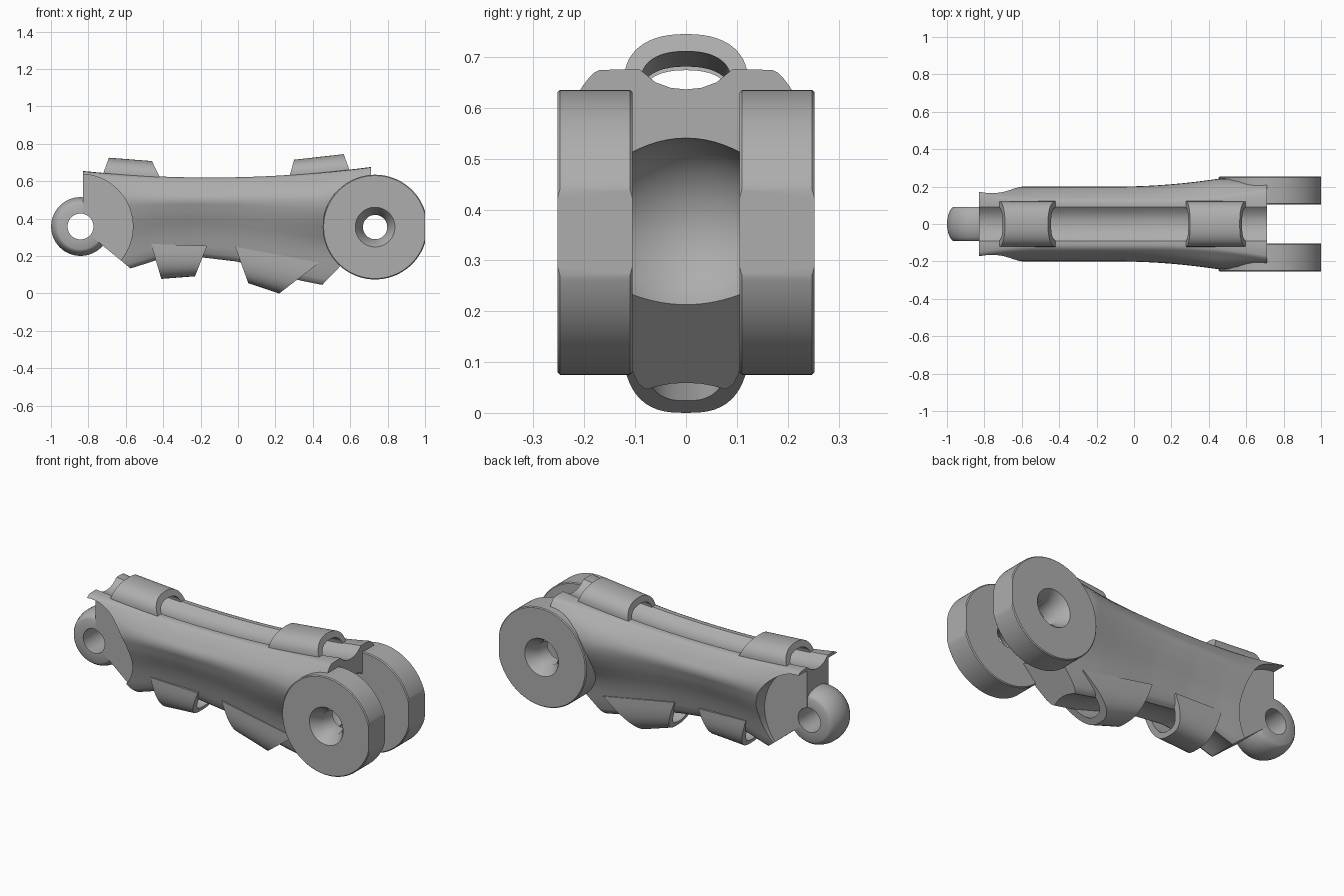
import bpy, bmesh, math
from mathutils import Vector

if "Cube" in bpy.data.objects:
    bpy.data.objects.remove(bpy.data.objects["Cube"], do_unlink=True)

grey = bpy.data.materials.new("plain grey")
grey.use_nodes = True
grey.diffuse_color = (0.42, 0.42, 0.42, 1)
grey.node_tree.nodes["Principled BSDF"].inputs["Base Color"].default_value = (0.42, 0.42, 0.42, 1)

PIN_L, PIN_R = (-0.842, 0.358), (0.733, 0.355)   # pivot centres in x, z
CLEVIS_R, GAP = 0.28, 0.105


def finish(name, bm):
    bmesh.ops.remove_doubles(bm, verts=bm.verts, dist=1e-5)
    bmesh.ops.recalc_face_normals(bm, faces=bm.faces)
    mesh = bpy.data.meshes.new(name)
    bm.to_mesh(mesh)
    bm.free()
    mesh.materials.append(grey)
    ob = bpy.data.objects.new(name, mesh)
    bpy.context.collection.objects.link(ob)
    return ob


def loft(name, rings):
    """Skin closed rings of points and cap both ends."""
    bm = bmesh.new()
    vs = [[bm.verts.new(p) for p in ring] for ring in rings]
    n = len(vs[0])
    for a, b in zip(vs, vs[1:]):
        for i in range(n):
            j = (i + 1) % n
            bm.faces.new((a[i], a[j], b[j], b[i]))
    bm.faces.new(vs[0])
    bm.faces.new(vs[-1])
    return finish(name, bm)


def revolve(name, profile, centre, steps=96):
    """Spin a (radius, y) outline about the y axis through centre."""
    bm = bmesh.new()
    vs = [bm.verts.new((r, y, 0)) for r, y in profile]
    es = [bm.edges.new((vs[i], vs[(i + 1) % len(vs)])) for i in range(len(vs))]
    bmesh.ops.spin(bm, geom=vs + es, axis=(0, 1, 0), cent=(0, 0, 0),
                   angle=2 * math.pi, steps=steps)
    bmesh.ops.translate(bm, verts=bm.verts, vec=(centre[0], 0, centre[1]))
    bmesh.ops.dissolve_degenerate(bm, edges=bm.edges, dist=1e-5)
    return finish(name, bm)


def prism(name, outline):
    return loft(name, [[(x, y, z) for x, z in outline] for y in (-0.5, 0.5)])


def cut(ob, cutter):
    cutter.hide_render = True
    mod = ob.modifiers.new("cut", "BOOLEAN")
    mod.operation, mod.solver, mod.object = "DIFFERENCE", "EXACT", cutter
    bpy.context.view_layer.objects.active = ob
    bpy.ops.object.modifier_apply(modifier=mod.name)
    bpy.data.objects.remove(cutter, do_unlink=True)


# Body: fluted section lofted along x
BOTTOM = [(-0.84, 0.09), (-0.57, 0.135), (-0.43, 0.18), (-0.25, 0.2), (0, 0.17),
          (0.33, 0.07), (0.45, 0.046), (0.75, 0.03)]


def bottom(x):
    for (x0, z0), (x1, z1) in zip(BOTTOM, BOTTOM[1:]):
        if x <= x1:
            return z0 + (z1 - z0) * (x - x0) / (x1 - x0)


def ramp(x, start, end):
    t = min(1, max(0, (x - start) / (end - start)))
    return t * t


def section(x):
    top = 0.62 + 0.076 * (x + 0.15) ** 2
    low = bottom(x)
    h = 0.53 - low
    wide = 0.2 + 0.042 * ramp(x, -0.1, 0.45)
    rim = 0.14 + 0.032 * ramp(x, -0.45, -0.83) + 0.05 * ramp(x, 0.1, 0.71)
    d = wide - rim
    half = [(0, top - 0.04), (0.03, top - 0.037), (0.06, top - 0.026), (0.082, top - 0.008),
            (0.092, top), (0.11, top), (rim - 0.02, top - 0.002), (rim - 0.008, top - 0.008),
            (rim, top - 0.016), (rim + 0.25 * d, top - 0.033), (rim + 0.55 * d, top - 0.058),
            (rim + 0.8 * d, top - 0.085), (wide - 0.002, 0.52), (wide, 0.49),
            (wide - 0.005, low + 0.84 * h), (wide * 0.82 + 0.021, low + 0.74 * h),
            (wide * 0.55 + 0.062, low + 0.64 * h), (wide * 0.25 + 0.104, low + 0.53 * h),
            (0.139, low + 0.42 * h), (0.126, low + 0.3 * h), (0.115, low + 0.18 * h),
            (0.104, low + 0.07 * h), (0.094, low + 0.012), (0.078, low),
            (0.055, low + 0.007), (0.03, low + 0.012), (0, low + 0.014)]
    loop = half + [(-y, z) for y, z in half[-2:0:-1]]
    return [(x, y, z) for y, z in loop]


X0, X1, N = -0.83, 0.71, 60
body = loft("body", [section(X0 + (X1 - X0) * i / N) for i in range(N + 1)])

# Slanted ends below the pivots
cut(body, prism("left_slant", [(-1.1, 0.566), (-0.57, 0.13), (-0.57, -0.2), (-1.1, -0.2)]))
cut(body, prism("right_slant", [(0.45, 0.046), (0.9, 0.511), (0.9, -0.2), (0.45, -0.2)]))

# Side recesses that clear the neighbouring clevis
for s in (-1, 1):
    cut(body, revolve("recess", [(0, s * 0.095), (CLEVIS_R, s * 0.095),
                                 (CLEVIS_R, s * 0.4), (0, s * 0.4)], PIN_L))
cut(body, revolve("lug_bore", [(0, -0.4), (0.069, -0.4), (0.069, 0.4), (0, 0.4)], PIN_L))

# Barrel socket between the clevis discs
arc = [(0.187 - 0.027 * (y / 0.105) ** 2, y) for y in [0.11 * k / 6 for k in range(-6, 7)]]
cut(body, revolve("socket", [(0, -0.4), (0.125, -0.4), (0.125, -0.11)] + arc +
                  [(0.125, 0.11), (0.125, 0.4), (0, 0.4)], PIN_R))

# Rounded pivot lug
side = [(0.069, 0.092), (0.122, 0.092), (0.132, 0.086), (0.143, 0.07), (0.152, 0.045), (0.157, 0.02)]
lug = revolve("pivot_lug", side + [(r, -y) for r, y in reversed(side)], PIN_L)

# Clevis discs with countersunk bores and a flat on the outer end
parts = [body, lug]
for s, label in ((-1, "right"), (1, "left")):
    b, out = 0.005, 0.253
    prof = [(0.065, GAP), (CLEVIS_R - b, GAP), (CLEVIS_R, GAP + b),
            (CLEVIS_R, out - b), (CLEVIS_R - b, out),
            (0.106, out), (0.065, out - 0.06)]
    disc = revolve(label + "_clevis_disc", [(r, s * y) for r, y in prof], PIN_R, 128)
    cut(disc, prism("end_flat", [(1.0, -0.2), (1.2, -0.2), (1.2, 0.9), (1.0, 0.9)]))
    parts.append(disc)


# Arched cable clips: ends slope from base to crown
def clip(name, base, crown, width, power, legs, wall, steps=28):
    (bl, br), (cl, cr) = [[Vector((x, 0, z)) for x, z in e] for e in (base, crown)]

    def arch(b, c, w, shrink):
        pts = []
        for i in range(steps + 1):
            a = math.pi * i / steps
            co, si = math.cos(a), max(0, math.sin(a))
            p = b.lerp(c, si ** power * shrink)
            p.y = math.copysign(abs(co) ** power, co) * w
            pts.append(p)
        return pts

    ends = [(bl, cl), (br, cr)]
    outer = [arch(b, c, width, 1) for b, c in ends]
    inner = [arch(b, c, width - legs, 1 - wall / abs(b.z - c.z)) for b, c in ends]
    return loft(name, list(zip(outer[0], outer[1], inner[1], inner[0])))


TOP, UNDER = (0.122, 0.85, 0.033, 0.034), (0.126, 0.72, 0.036, 0.024)
parts += [
    clip("top_clip_left_end", [(-0.725, 0.63), (-0.415, 0.615)], [(-0.69, 0.726), (-0.46, 0.708)], *TOP),
    clip("top_clip_right_end", [(0.275, 0.625), (0.6, 0.65)], [(0.3, 0.715), (0.565, 0.745)], *TOP),
    clip("bottom_clip_left_end", [(-0.465, 0.265), (-0.165, 0.255)], [(-0.41, 0.078), (-0.23, 0.092)], *UNDER),
    clip("bottom_clip_right_end", [(-0.015, 0.25), (0.435, 0.165)], [(0.055, 0.055), (0.22, 0.0)], *UNDER),
]

# Smooth shading with crisp edges
bpy.ops.object.select_all(action="DESELECT")
for ob in parts:
    ob.select_set(True)
bpy.context.view_layer.objects.active = body
bpy.ops.object.shade_smooth_by_angle(angle=math.radians(35))
